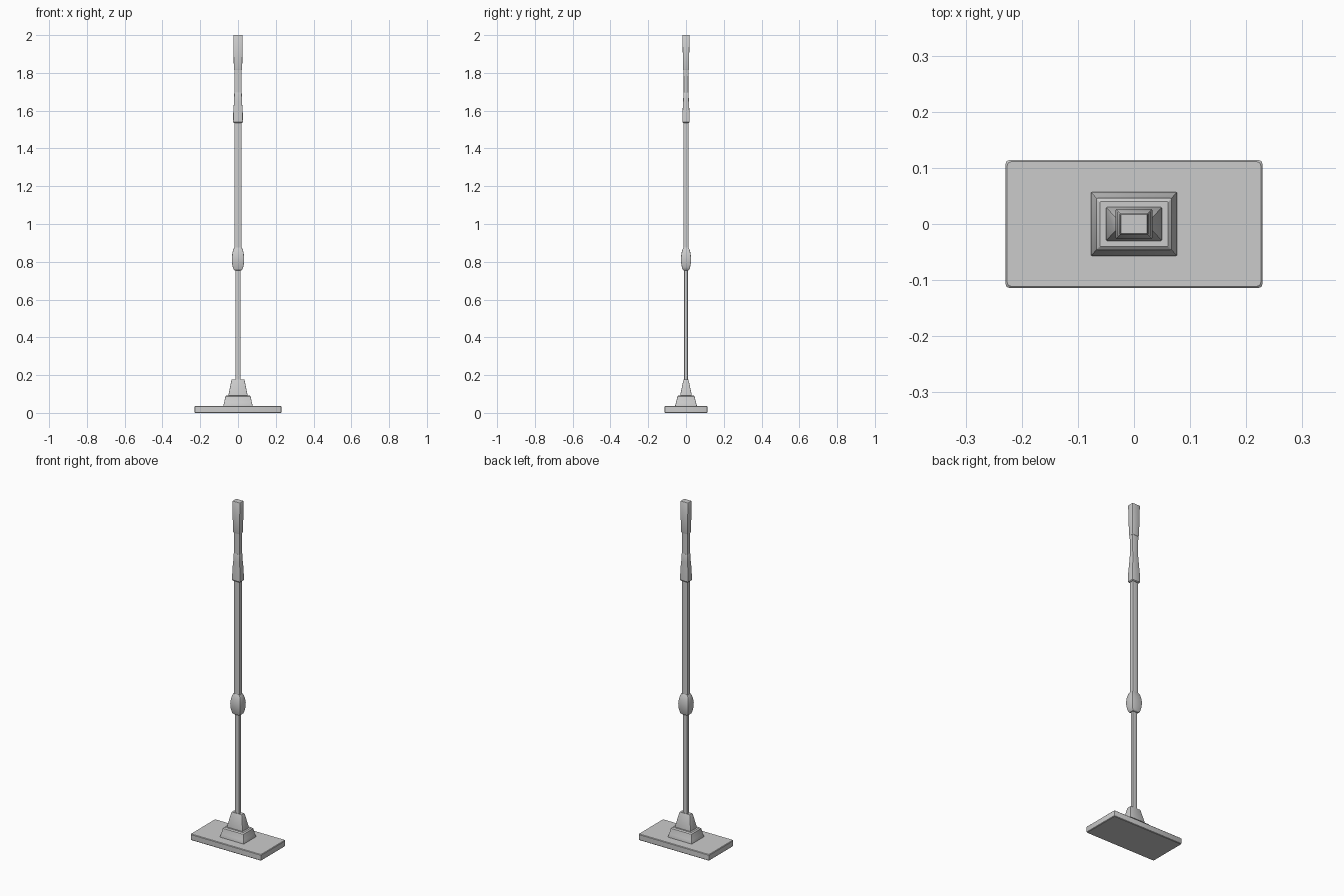
import bpy, bmesh, math


def loft(name, rings, corner=0.12, segs=2):
    """Stack rounded rectangles (z, half width, half depth) into a capped solid."""
    bm = bmesh.new()
    loops = []
    for z, hx, hy in rings:
        r = min(hx, hy) * corner
        loop = []
        for q, (sx, sy) in enumerate([(1, 1), (-1, 1), (-1, -1), (1, -1)]):
            for i in range(segs + 1):
                a = (q + i / segs) * math.pi / 2
                loop.append(bm.verts.new((sx * (hx - r) + r * math.cos(a),
                                          sy * (hy - r) + r * math.sin(a), z)))
        loops.append(loop)
    for lo, hi in zip(loops, loops[1:]):
        n = len(lo)
        for i in range(n):
            j = (i + 1) % n
            bm.faces.new((lo[i], lo[j], hi[j], hi[i]))
    bm.faces.new(loops[0][::-1])
    bm.faces.new(loops[-1])
    mesh = bpy.data.meshes.new(name)
    bm.to_mesh(mesh)
    bm.free()
    obj = bpy.data.objects.new(name, mesh)
    bpy.context.collection.objects.link(obj)
    bpy.ops.object.select_all(action='DESELECT')
    obj.select_set(True)
    bpy.context.view_layer.objects.active = obj
    bpy.ops.object.shade_smooth_by_angle(angle=math.radians(30))
    return obj


# flat mop head
loft("mop_plate", [(0.0, 0.226, 0.111), (0.003, 0.229, 0.114),
                   (0.033, 0.229, 0.114), (0.036, 0.226, 0.111)], corner=0.06)

# flared mount and tapering neck
loft("mount_collar", [(0.034, 0.077, 0.057), (0.042, 0.077, 0.057), (0.055, 0.073, 0.053),
                      (0.072, 0.070, 0.049), (0.086, 0.067, 0.046), (0.092, 0.061, 0.040)],
     corner=0.05)
loft("neck", [(0.088, 0.050, 0.030), (0.098, 0.050, 0.030),
              (0.172, 0.035, 0.014), (0.178, 0.032, 0.012)], corner=0.08)

# telescopic pole
loft("lower_pole", [(0.17, 0.0145, 0.0095), (0.77, 0.0145, 0.0095)])
loft("upper_pole", [(0.86, 0.0185, 0.013), (1.55, 0.0185, 0.013)])

# bulging locking joint
loft("locking_joint", [(0.755, 0.019, 0.014), (0.760, 0.024, 0.019), (0.772, 0.028, 0.022),
                       (0.795, 0.032, 0.026), (0.82, 0.033, 0.027), (0.845, 0.030, 0.024),
                       (0.865, 0.025, 0.019), (0.875, 0.020, 0.014)])

# hand grip: flared sleeve, slim waist, thick end
loft("grip_sleeve", [(1.535, 0.022, 0.016), (1.540, 0.026, 0.019), (1.60, 0.025, 0.018),
                     (1.65, 0.021, 0.015), (1.69, 0.020, 0.014), (1.695, 0.018, 0.0125)])
loft("grip_waist", [(1.68, 0.0185, 0.012), (1.83, 0.0195, 0.0125)])
loft("grip_end", [(1.815, 0.020, 0.014), (1.822, 0.022, 0.0155),
                  (1.996, 0.025, 0.019), (2.0, 0.023, 0.017)])
